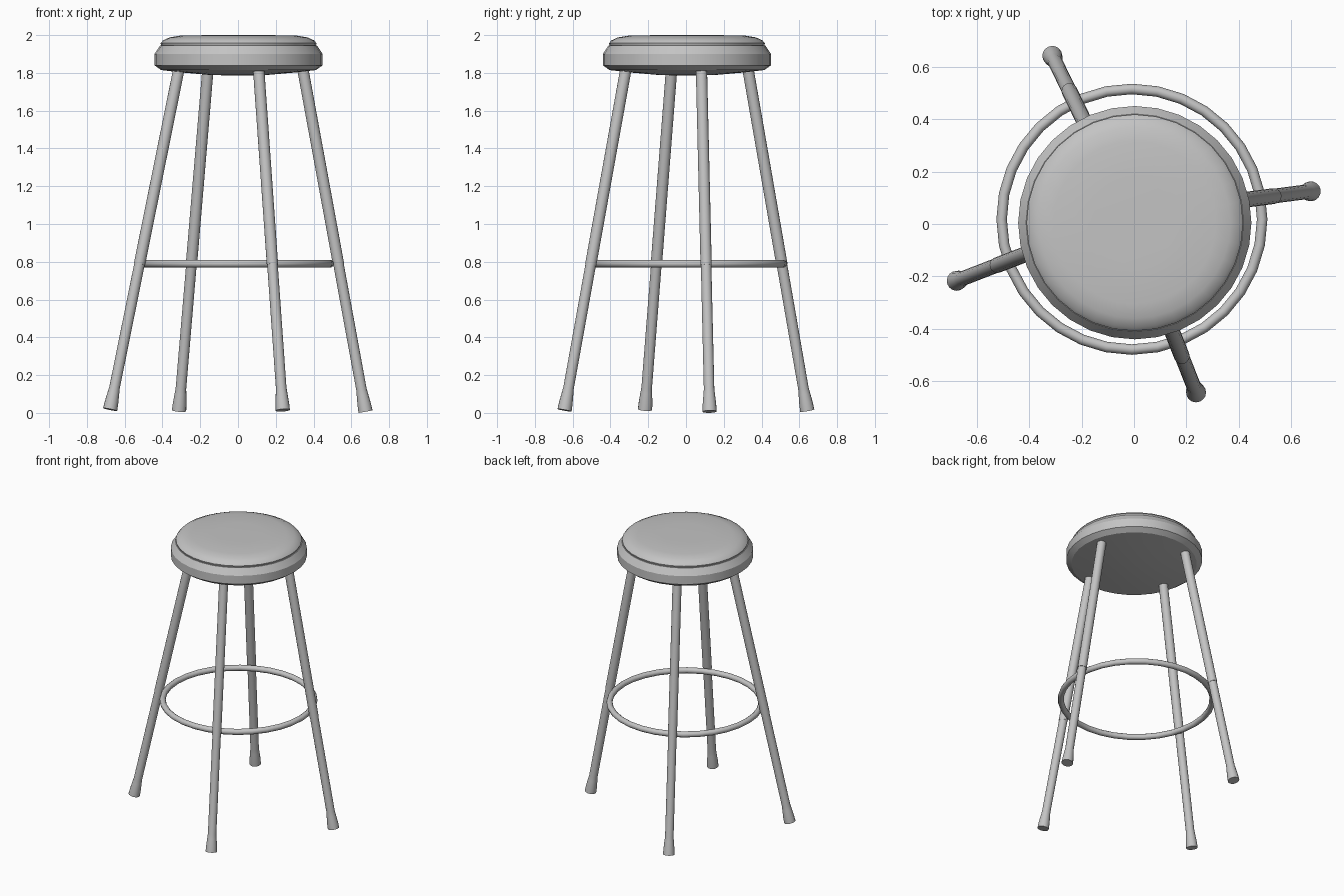
import bpy
import bmesh
from math import radians
from mathutils import Vector, Matrix

cube = bpy.data.objects.get("Cube")
if cube:
    bpy.data.objects.remove(cube, do_unlink=True)

grey = bpy.data.materials.new("plain grey")
grey.use_nodes = True
grey.diffuse_color = (0.55, 0.55, 0.55, 1)
grey.node_tree.nodes["Principled BSDF"].inputs["Base Color"].default_value = grey.diffuse_color


def finish(obj, angle):
    """Give the part its colour and smooth shading with sharp creases."""
    obj.data.materials.clear()
    obj.data.materials.append(grey)
    bpy.ops.object.select_all(action="DESELECT")
    obj.select_set(True)
    bpy.context.view_layer.objects.active = obj
    bpy.ops.object.shade_smooth_by_angle(angle=radians(angle))


def lathe(name, profile, sides, matrix, angle=30):
    """Turn (radius, height) points around the z axis, then place the part."""
    bm = bmesh.new()
    verts = [bm.verts.new((r, 0, z)) for r, z in profile]
    edges = [bm.edges.new(pair) for pair in zip(verts, verts[1:])]
    bmesh.ops.spin(bm, geom=verts + edges, cent=(0, 0, 0), axis=(0, 0, 1),
                   angle=radians(360), steps=sides, use_merge=True)
    bmesh.ops.remove_doubles(bm, verts=bm.verts, dist=0.0002)
    bmesh.ops.recalc_face_normals(bm, faces=bm.faces)
    mesh = bpy.data.meshes.new(name)
    bm.to_mesh(mesh)
    bm.free()
    obj = bpy.data.objects.new(name, mesh)
    bpy.context.collection.objects.link(obj)
    obj.matrix_world = matrix
    finish(obj, angle)


centre = Matrix.Translation((0.003, 0.005, 0))

# Seat pan with bevelled rim and shallow domed underside
lathe("seat_pan", [(0, 1.785), (0.15, 1.789), (0.3, 1.802), (0.41, 1.815),
                   (0.445, 1.84), (0.445, 1.90), (0.415, 1.945), (0, 1.945)],
      32, centre, 20)

# Padded cushion
lathe("seat_cushion", [(0, 1.94), (0.408, 1.94), (0.413, 1.957), (0.40, 1.972),
                       (0.365, 1.988), (0.31, 1.997), (0.16, 2.0), (0, 2.0)],
      32, centre, 40)

# Legs: foot centre and where each meets the seat
legs = {
    "front_leg": ((0.237, -0.643, 0.014), (0.11, -0.32, 1.81)),
    "back_leg": ((-0.312, 0.642, 0.012), (-0.16, 0.33, 1.81)),
    "left_leg": ((0.675, 0.125, 0.007), (0.345, 0.082, 1.81)),
    "right_leg": ((-0.677, -0.217, 0.018), (-0.315, -0.077, 1.81)),
}
for name, (foot, top) in legs.items():
    foot, top = Vector(foot), Vector(top)
    axis = top - foot
    seam = axis.length * 0.43
    # Flared foot, lower tube, seam at the ring, upper tube
    profile = [(0, 0), (0.038, 0), (0.036, 0.04), (0.031, 0.09), (0.028, 0.12),
               (0.028, seam), (0.03, seam), (0.03, axis.length + 0.02),
               (0, axis.length + 0.02)]
    place = Matrix.Translation(foot) @ axis.to_track_quat("Z", "Y").to_matrix().to_4x4()
    lathe(name, profile, 16, place, 40)

# Foot ring inside the legs
bpy.ops.mesh.primitive_torus_add(major_radius=0.497, minor_radius=0.02,
                                 major_segments=32, minor_segments=10,
                                 location=(-0.008, 0.018, 0.79))
ring = bpy.context.object
ring.name = "foot_ring"
finish(ring, 50)
